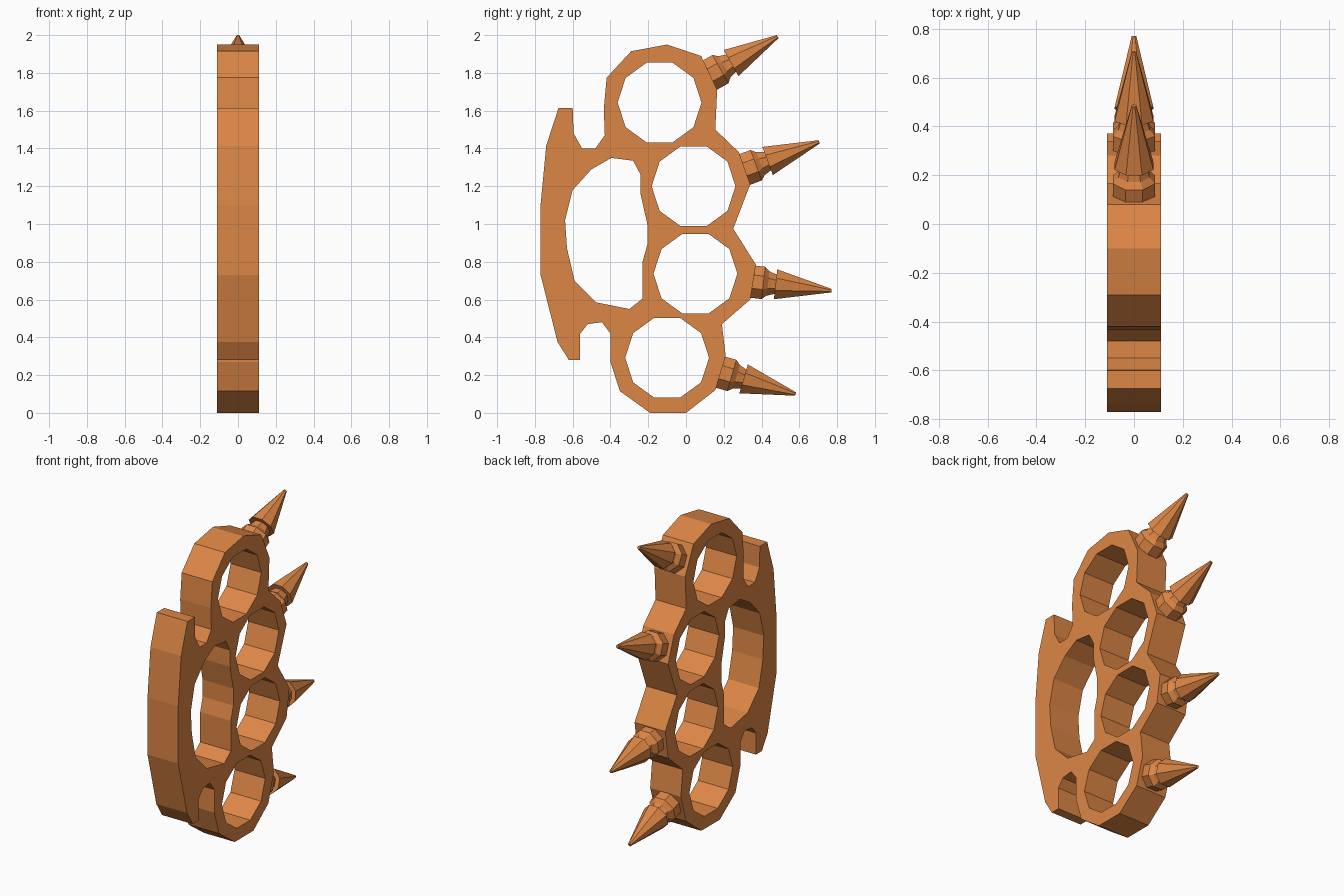
import bpy, bmesh, math
from mathutils import Matrix, Vector

if "Cube" in bpy.data.objects:
    bpy.data.objects.remove(bpy.data.objects["Cube"])

HALF_T = 0.11

mat = bpy.data.materials.new("copper_orange")
mat.diffuse_color = (0.72, 0.24, 0.06, 1)
mat.use_nodes = True
mat.node_tree.nodes["Principled BSDF"].inputs["Base Color"].default_value = mat.diffuse_color


def make_object(name, bm):
    bmesh.ops.recalc_face_normals(bm, faces=bm.faces)
    me = bpy.data.meshes.new(name)
    bm.to_mesh(me)
    bm.free()
    me.materials.append(mat)
    ob = bpy.data.objects.new(name, me)
    bpy.context.collection.objects.link(ob)
    return ob


# Outer silhouette of the plate, as (y, z), clockwise from the top
outline = [
    (-0.10, 1.95), (0.08, 1.89), (0.165, 1.71), (0.155, 1.50), (0.28, 1.38),
    (0.34, 1.21), (0.25, 0.975), (0.37, 0.785), (0.34, 0.60), (0.19, 0.47),
    (0.21, 0.30), (0.155, 0.12), (0, 0), (-0.19, 0), (-0.35, 0.115),
    (-0.40, 0.27), (-0.40, 0.42), (-0.445, 0.48), (-0.52, 0.47), (-0.56, 0.42),
    (-0.56, 0.28), (-0.62, 0.28), (-0.68, 0.375), (-0.77, 0.73), (-0.77, 1.10),
    (-0.74, 1.415), (-0.675, 1.615), (-0.60, 1.615), (-0.595, 1.48),
    (-0.55, 1.40), (-0.48, 1.40), (-0.43, 1.47), (-0.435, 1.61),
    (-0.42, 1.775), (-0.29, 1.915)]

# Opening between the finger rings and the palm bar
palm_hole = [
    (-0.395, 1.35), (-0.28, 1.335), (-0.24, 1.26), (-0.24, 1.155),
    (-0.205, 1.0), (-0.205, 0.89), (-0.23, 0.80), (-0.23, 0.605),
    (-0.30, 0.55), (-0.475, 0.585), (-0.59, 0.70), (-0.63, 0.87),
    (-0.64, 1.02), (-0.60, 1.18), (-0.50, 1.29)]

# Four ten-sided finger holes
loops = [outline, palm_hole]
for cy, cz in [(-0.14, 1.643), (0.04, 1.20), (0.05, 0.737), (-0.10, 0.292)]:
    loops.append([(cy + 0.222 * math.cos(math.tau * i / 10),
                   cz + 0.222 * math.sin(math.tau * i / 10)) for i in range(10)])

# Plate: fill the profile with its holes, then extrude across x
bm = bmesh.new()
edges = []
for loop in loops:
    vs = [bm.verts.new((-HALF_T, y, z)) for y, z in loop]
    edges += [bm.edges.new((a, b)) for a, b in zip(vs, vs[1:] + vs[:1])]
bmesh.ops.triangle_fill(bm, edges=edges, use_beauty=True, normal=(1, 0, 0))
ext = bmesh.ops.extrude_face_region(bm, geom=bm.faces[:], use_keep_orig=True)
bmesh.ops.translate(bm, vec=(2 * HALF_T, 0, 0),
                    verts=[g for g in ext["geom"] if isinstance(g, bmesh.types.BMVert)])
make_object("ring_plate", bm)

# Spike profile: (distance along axis, radius) - collar, neck, cone
spike_profile = [(-0.03, 0.093), (0.06, 0.093), (0.085, 0.07), (0.125, 0.056),
                 (0.125, 0.086), (1, 0.01)]


def spike(name, base, tip, sides=8):
    base, tip = Vector((0, *base)), Vector((0, *tip))
    axis = tip - base
    length = axis.length
    a = axis.normalized()
    u = Vector((1, 0, 0))
    w = a.cross(u)
    bm = bmesh.new()
    rings = []
    for d, r in spike_profile:
        c = base + a * (length if d == 1 else d)
        rings.append([bm.verts.new(c + r * (u * math.cos(t) + w * math.sin(t)))
                      for t in (math.tau * (i + 0.5) / sides for i in range(sides))])
    for r0, r1 in zip(rings, rings[1:]):
        for i in range(sides):
            j = (i + 1) % sides
            bm.faces.new((r0[i], r0[j], r1[j], r1[i]))
    bm.faces.new(rings[0])
    bm.faces.new(rings[-1])
    make_object(name, bm)


# One spike on the outer side of each finger ring
spikes = [((0.13, 1.79), (0.485, 1.992)), ((0.315, 1.29), (0.705, 1.435)),
          ((0.35, 0.695), (0.77, 0.647)), ((0.185, 0.215), (0.58, 0.10))]
for n, (base, tip) in enumerate(spikes, 1):
    spike(f"spike_{n}", base, tip)
